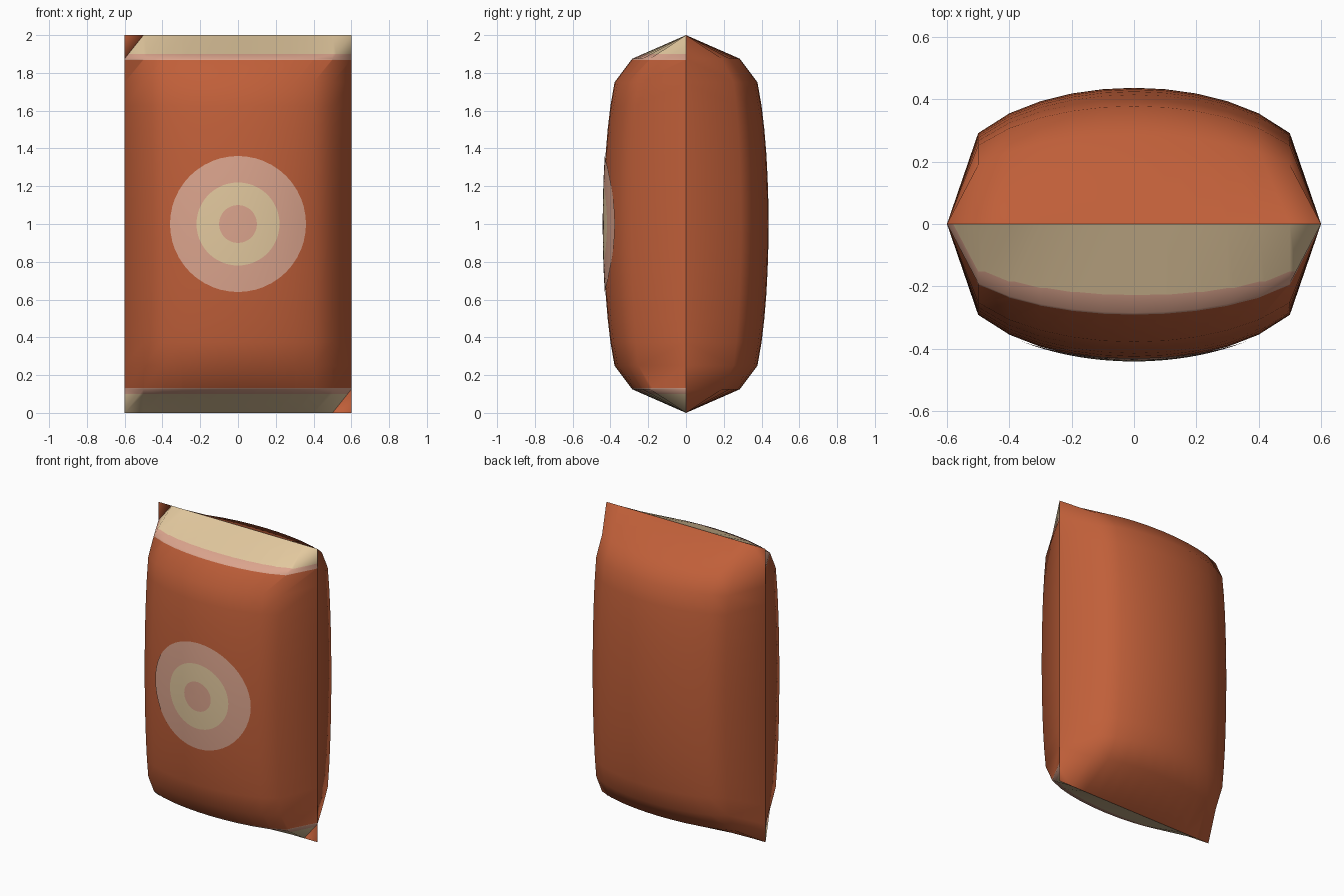
import bpy, bmesh, math

if "Cube" in bpy.data.objects:
    bpy.data.objects.remove(bpy.data.objects["Cube"])

W, H, D = 1.2, 2.0, 0.437      # width, height, half depth of the pillow bag
NX, NZ = 12, 16


def material(name, rgb):
    lin = [((c / 255 + 0.055) / 1.055) ** 2.4 for c in rgb]
    m = bpy.data.materials.new(name)
    m.diffuse_color = (*lin, 1)
    m.use_nodes = True
    m.node_tree.nodes["Principled BSDF"].inputs["Base Color"].default_value = m.diffuse_color
    return m


MATS = [material("brick red", (192, 95, 57)),
        material("cream", (226, 200, 158)),
        material("pale pink", (219, 164, 141))]


def depth(x, z):
    """Half thickness of the filled bag, zero along the sealed edges."""
    sx = max(0.0, math.cos(math.pi * x / W))
    sz = max(0.0, math.sin(math.pi * z / H))
    if sx < 1e-6 or sz < 1e-6:
        return 0.0
    pinch = 0.833 if min(z, H - z) < 0.13 else 1.0
    return D * sx ** 0.3 * sz ** 0.15 * pinch


def finish(bm, name):
    me = bpy.data.meshes.new(name)
    for f in bm.faces:
        f.smooth = True
    bm.to_mesh(me)
    bm.free()
    for m in MATS:
        me.materials.append(m)
    ob = bpy.data.objects.new(name, me)
    bpy.context.collection.objects.link(ob)
    return ob


def panel(name, side):
    """One bulging sheet of the bag; side is -1 for front, 1 for back."""
    bm = bmesh.new()
    grid = [[None] * (NZ + 1) for _ in range(NX + 1)]
    for i in range(NX + 1):
        for j in range(NZ + 1):
            x, z = -W / 2 + W * i / NX, H * j / NZ
            grid[i][j] = bm.verts.new((x, side * depth(x, z), z))
    for i in range(NX):
        for j in range(NZ):
            a, b = grid[i][j], grid[i + 1][j]
            c, d = grid[i + 1][j + 1], grid[i][j + 1]
            for tri in ((a, b, c), (a, c, d)):
                # flat corner tips belong to the back sheet only
                if side < 0 and all(abs(v.co.y) < 1e-6 for v in tri):
                    continue
                bm.faces.new(tri if side < 0 else tri[::-1])
    if side < 0:
        # printed bands along the top and bottom seals
        for z in (0.10, 0.133, 1.867, 1.90):
            bmesh.ops.bisect_plane(bm, geom=bm.verts[:] + bm.edges[:] + bm.faces[:],
                                   plane_co=(0, 0, z), plane_no=(0, 0, 1))
        for f in bm.faces:
            h = abs(f.calc_center_median().z - 1)
            f.material_index = 1 if h > 0.90 else 2 if h > 0.867 else 0
    return finish(bm, name)


def target_label():
    """Round printed label lying just on the front sheet."""
    bm = bmesh.new()
    radii = [0.05, 0.10, 0.14, 0.18, 0.22, 0.255, 0.29, 0.325, 0.36]
    n = 48

    def point(r, k):
        t = 2 * math.pi * k / n
        x, z = r * math.cos(t), 1 + r * math.sin(t)
        return bm.verts.new((x, -depth(x, z) - 0.004, z))

    centre = point(0, 0)
    rings = [[point(r, k) for k in range(n)] for r in radii]
    for k in range(n):
        m = (k + 1) % n
        bm.faces.new((centre, rings[0][k], rings[0][m])).material_index = 2
        for q in range(len(radii) - 1):
            f = bm.faces.new((rings[q][k], rings[q + 1][k], rings[q + 1][m], rings[q][m]))
            f.material_index = 1 if 0.09 < radii[q] < 0.21 else 2
    return finish(bm, "round_label")


panel("front_panel", -1)
panel("back_panel", 1)
target_label()
